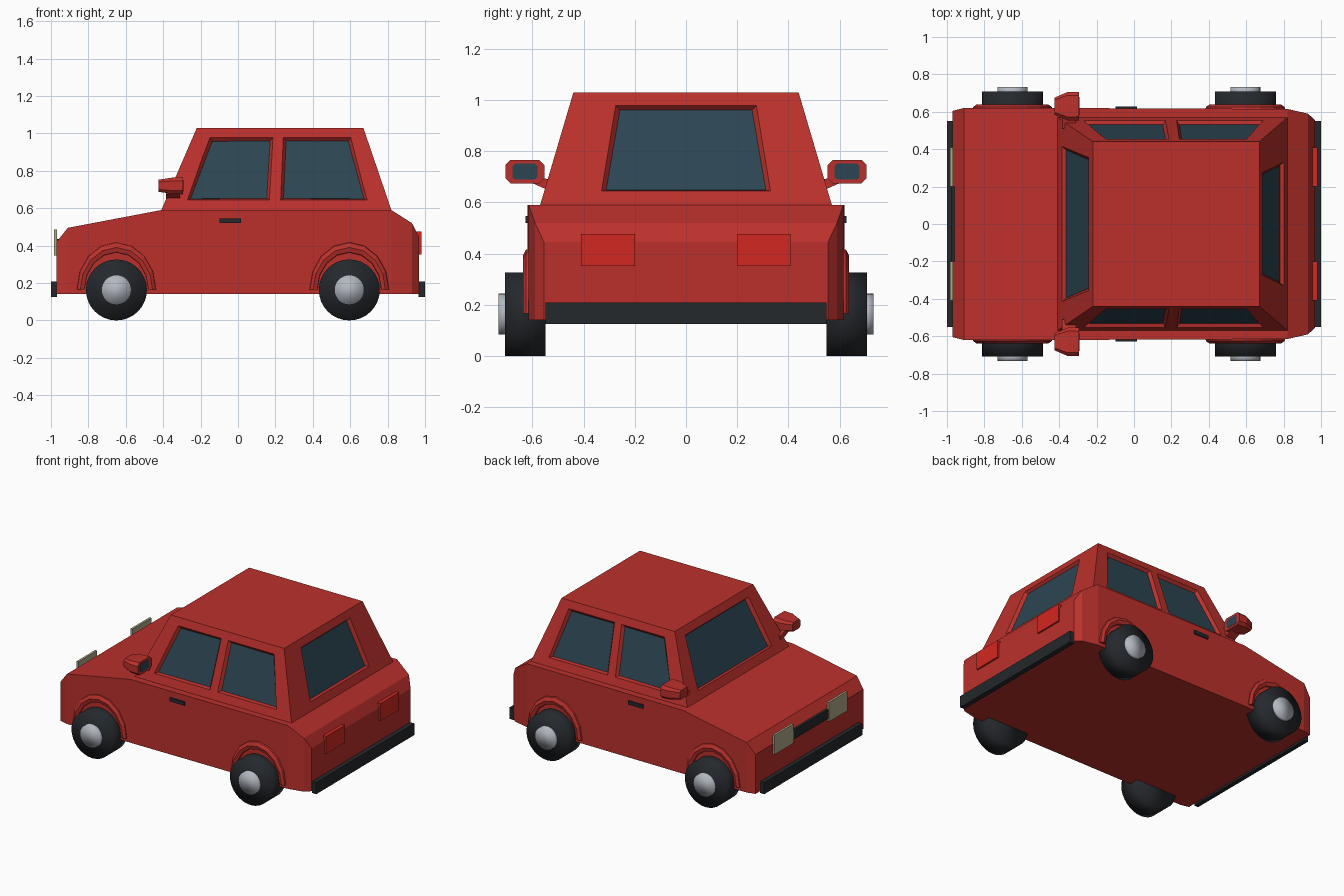
import bpy, bmesh, math
from mathutils import Vector

if "Cube" in bpy.data.objects:
    bpy.data.objects.remove(bpy.data.objects["Cube"])


def material(name, rgb):
    m = bpy.data.materials.new(name)
    m.diffuse_color = (*rgb, 1)
    m.use_nodes = True
    m.node_tree.nodes["Principled BSDF"].inputs["Base Color"].default_value = m.diffuse_color
    return m


RED = material("red_paint", (0.5, 0.03, 0.025))
LAMP_RED = material("tail_red", (0.65, 0.02, 0.015))
DARK = material("dark_rubber", (0.018, 0.021, 0.025))
GLASS = material("glass", (0.025, 0.06, 0.085))
BEIGE = material("lamp_beige", (0.45, 0.4, 0.25))
GREY = material("hub_grey", (0.45, 0.48, 0.53))


def loft(name, rings, mat, smooth=False):
    """Skin a list of equal-sized closed rings and cap both ends."""
    bm = bmesh.new()
    vs = [[bm.verts.new(p) for p in r] for r in rings]
    n = len(rings[0])
    for a, b in zip(vs, vs[1:]):
        for i in range(n):
            j = (i + 1) % n
            bm.faces.new((a[i], a[j], b[j], b[i]))
    bm.faces.new(vs[0])
    bm.faces.new(vs[-1])
    bmesh.ops.recalc_face_normals(bm, faces=bm.faces)
    for f in bm.faces:
        f.smooth = smooth
    me = bpy.data.meshes.new(name)
    bm.to_mesh(me)
    bm.free()
    me.materials.append(mat)
    ob = bpy.data.objects.new(name, me)
    bpy.context.collection.objects.link(ob)
    return ob


def box(name, x, y, z, mat):
    ring = lambda h: [(x[0], y[0], h), (x[1], y[0], h), (x[1], y[1], h), (x[0], y[1], h)]
    return loft(name, [ring(z[0]), ring(z[1])], mat)


def disc(name, cx, cz, r, y0, y1, mat):
    ring = lambda y: [(cx + r * math.cos(t * math.tau / 32), y, cz + r * math.sin(t * math.tau / 32))
                      for t in range(32)]
    return loft(name, [ring(y0), ring(y1)], mat, True)


# Lower body: cross-sections along the length (x, top z, half width)
stations = [(-0.97, 0.42, 0.605), (-0.91, 0.495, 0.62), (-0.41, 0.59, 0.62),
            (0.82, 0.59, 0.615), (0.93, 0.52, 0.59), (0.968, 0.445, 0.555)]
loft("body", [[(x, -w, 0.14), (x, w, 0.14), (x, w, h), (x, -w, h)] for x, h, w in stations], RED)

# Cabin with sloping walls
Z0, Z1 = 0.59, 1.03
cabin = loft("cabin", [
    [(-0.41, -0.57, Z0), (0.82, -0.57, Z0), (0.82, 0.57, Z0), (-0.41, 0.57, Z0)],
    [(-0.22, -0.44, Z1), (0.67, -0.44, Z1), (0.67, 0.44, Z1), (-0.22, 0.44, Z1)]], RED)

cutters = []


def window(name, pts, normal):
    """Cut a tapered recess into the cabin and set a pane at its bottom."""
    n = Vector(normal).normalized()
    pts = [Vector(p) for p in pts]
    c = sum(pts, Vector()) / 4
    inner = [p + (c - p).normalized() * 0.02 - n * 0.022 for p in pts]
    lip = [p + (p - c).normalized() * 0.01 + n * 0.011 for p in pts]
    cut = loft(name + "_cutter", [lip, inner], RED)
    cut.hide_render = True
    mod = cabin.modifiers.new(name, 'BOOLEAN')
    mod.object, mod.operation, mod.solver = cut, 'DIFFERENCE', 'EXACT'
    cutters.append(cut)
    loft(name, [[p + n * 0.002 for p in inner], [p - n * 0.01 for p in inner]], GLASS)


def slope(z, low, high):
    return low + (high - low) * (z - Z0) / (Z1 - Z0)


zb, zt = 0.645, 0.978
for s, side in ((-1, "near"), (1, "far")):
    for name, xs in (("front_window", (-0.27, 0.168, 0.187, -0.15)),
                     ("rear_window", (0.228, 0.69, 0.603, 0.242))):
        window(f"{side}_{name}",
               [(x, s * slope(z, 0.57, 0.44), z) for x, z in zip(xs, (zb, zb, zt, zt))],
               (0, s * 0.44, 0.13))
for name, lo, hi, wb, wt, nrm in (("windscreen", -0.41, -0.22, 0.415, 0.355, (-0.44, 0, 0.19)),
                                  ("back_window", 0.82, 0.67, 0.33, 0.275, (0.44, 0, 0.15))):
    window(name, [(slope(z, lo, hi), y, z) for y, z in ((-wb, zb), (wb, zb), (wt, zt), (-wt, zt))], nrm)

# Bake the window recesses and drop the cutters
deps = bpy.context.evaluated_depsgraph_get()
baked = bpy.data.meshes.new_from_object(cabin.evaluated_get(deps))
cabin.modifiers.clear()
cabin.data = baked
for c in cutters:
    bpy.data.objects.remove(c)

# Bumpers, grille and lamps
box("front_bumper", (-1.0, -0.968), (-0.55, 0.55), (0.125, 0.208), DARK)
box("rear_bumper", (0.965, 1.0), (-0.55, 0.55), (0.125, 0.208), DARK)
box("grille", (-0.978, -0.96), (-0.2, 0.2), (0.37, 0.435), DARK)
for s in (-1, 1):
    y = sorted((s * 0.2, s * 0.41))
    box("headlamp", (-0.983, -0.968), y, (0.348, 0.485), BEIGE)
    box("tail_lamp", (0.955, 0.98), y, (0.352, 0.476), LAMP_RED)

# Parts repeated on both sides
for s in (-1, 1):
    for cx in (-0.65, 0.595):
        disc("tyre", cx, 0.163, 0.163, s * 0.55, s * 0.708, DARK)
        disc("hub", cx, 0.163, 0.08, s * 0.69, s * 0.733, GREY)
        # Faceted wheel arch: ridge-shaped section swept over the wheel
        rings = []
        for i in range(9):
            a = math.pi * i / 8
            rings.append([(cx + rx * math.cos(a), s * y, 0.165 + rz * math.sin(a))
                          for rx, rz, y in ((0.217, 0.257, 0.6), (0.21, 0.25, 0.626),
                                            (0.193, 0.225, 0.638), (0.172, 0.2, 0.63),
                                            (0.168, 0.195, 0.6))])
        loft("wheel_arch", rings, RED)

    box("door_handle", (-0.1, 0.016), sorted((s * 0.6, s * 0.627)), (0.52, 0.546), DARK)

    # Door mirror: chamfered shell, glass and stem
    def octagon(x, hw, hh, c, y=0.63, z=0.72):
        return [(x, s * (y + u), z + v) for u, v in
                ((hw, hh - c), (hw - c, hh), (c - hw, hh), (-hw, hh - c),
                 (-hw, c - hh), (c - hw, -hh), (hw - c, -hh), (hw, c - hh))]

    loft("mirror_shell", [octagon(-0.426, 0.045, 0.032, 0.012), octagon(-0.355, 0.076, 0.043, 0.018),
                          octagon(-0.293, 0.076, 0.046, 0.02)], RED)
    loft("mirror_glass", [octagon(-0.3, 0.049, 0.031, 0.01), octagon(-0.291, 0.049, 0.031, 0.01)], GLASS)
    loft("mirror_stem", [[(x, s * y, z) for x, z in ((-0.385, zl), (-0.31, zl), (-0.31, zh), (-0.385, zh))]
                         for y, zl, zh in ((0.51, 0.635, 0.68), (0.6, 0.675, 0.71))], RED)
